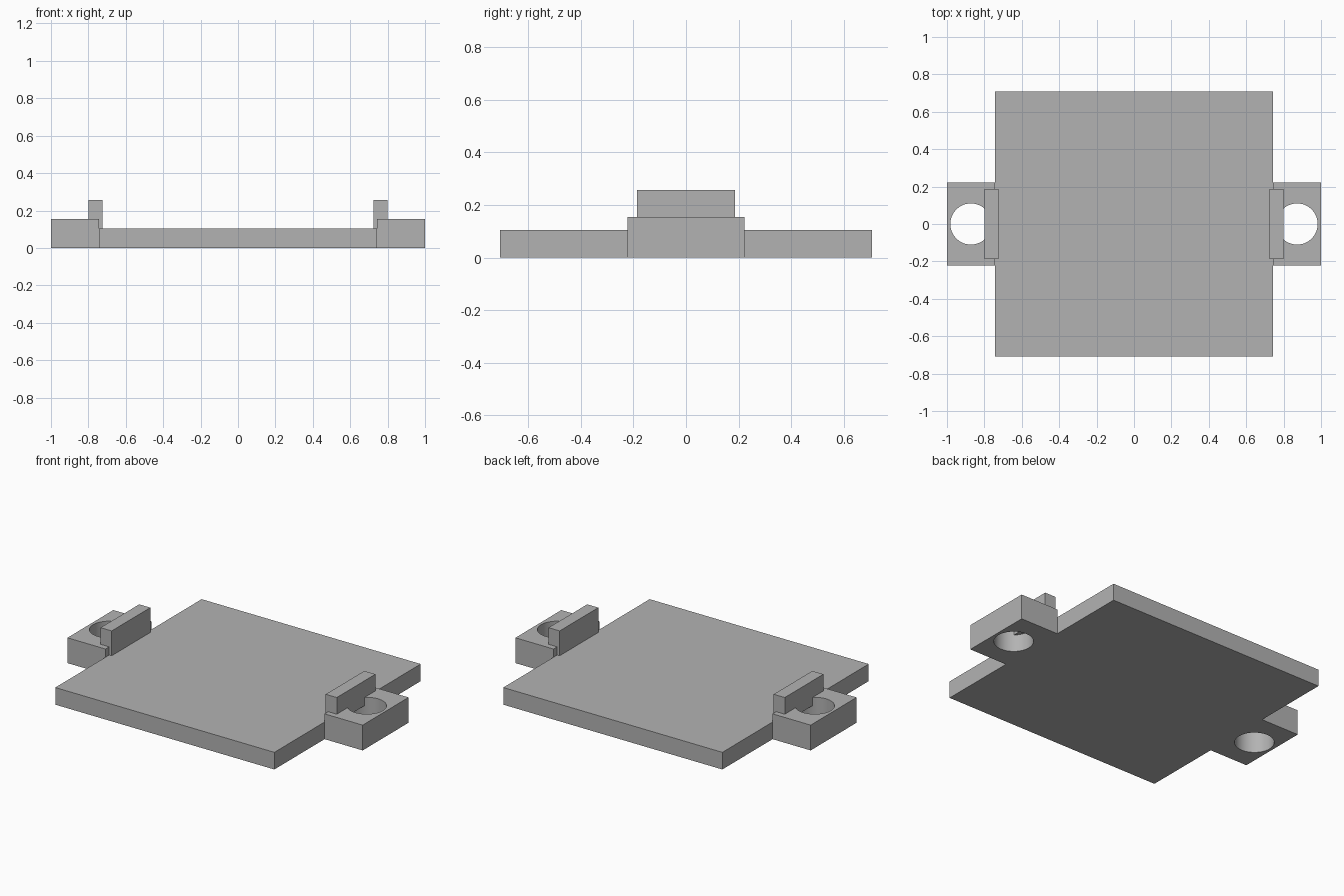
import bpy

if "Cube" in bpy.data.objects:
    bpy.data.objects.remove(bpy.data.objects["Cube"], do_unlink=True)

grey = bpy.data.materials.new("plain grey")
grey.use_nodes = True
colour = (0.45, 0.45, 0.45, 1)
grey.diffuse_color = colour
grey.node_tree.nodes["Principled BSDF"].inputs["Base Color"].default_value = colour


def box(name, x, y, z):
    """Box spanning the given (low, high) ranges."""
    spans = (x, y, z)
    bpy.ops.mesh.primitive_cube_add(size=1, location=[(a + b) / 2 for a, b in spans])
    obj = bpy.context.object
    obj.name = name
    obj.scale = [b - a for a, b in spans]
    bpy.ops.object.transform_apply(location=False, rotation=False, scale=True)
    obj.data.materials.append(grey)
    return obj


def drill(obj, x, radius):
    """Cut a vertical round hole through the object."""
    bpy.ops.mesh.primitive_cylinder_add(vertices=64, radius=radius, depth=1, location=(x, 0, 0))
    cutter = bpy.context.object
    cutter.hide_render = True
    cutter.data.materials.append(grey)
    mod = obj.modifiers.new("hole", "BOOLEAN")
    mod.operation = "DIFFERENCE"
    mod.solver = "EXACT"
    mod.object = cutter
    bpy.ops.object.select_all(action="DESELECT")
    obj.select_set(True)
    bpy.context.view_layer.objects.active = obj
    bpy.ops.object.modifier_apply(modifier=mod.name)
    bpy.data.objects.remove(cutter, do_unlink=True)
    bpy.ops.object.shade_smooth_by_angle()


# Flat base
half_width, thickness = 0.742, 0.105
box("base_plate", (-half_width, half_width), (-0.708, 0.708), (0, thickness))

# Mounting ears with screw holes, and the upright ribs beside them
for side, s in (("left", 1), ("right", -1)):
    ear = box(side + "_ear", sorted((s * half_width, s)), (-0.222, 0.222), (0, 0.155))
    drill(ear, s * 0.872, 0.11)
    box(side + "_rib", sorted((s * 0.725, s * 0.8)), (-0.187, 0.187), (thickness, 0.257))
